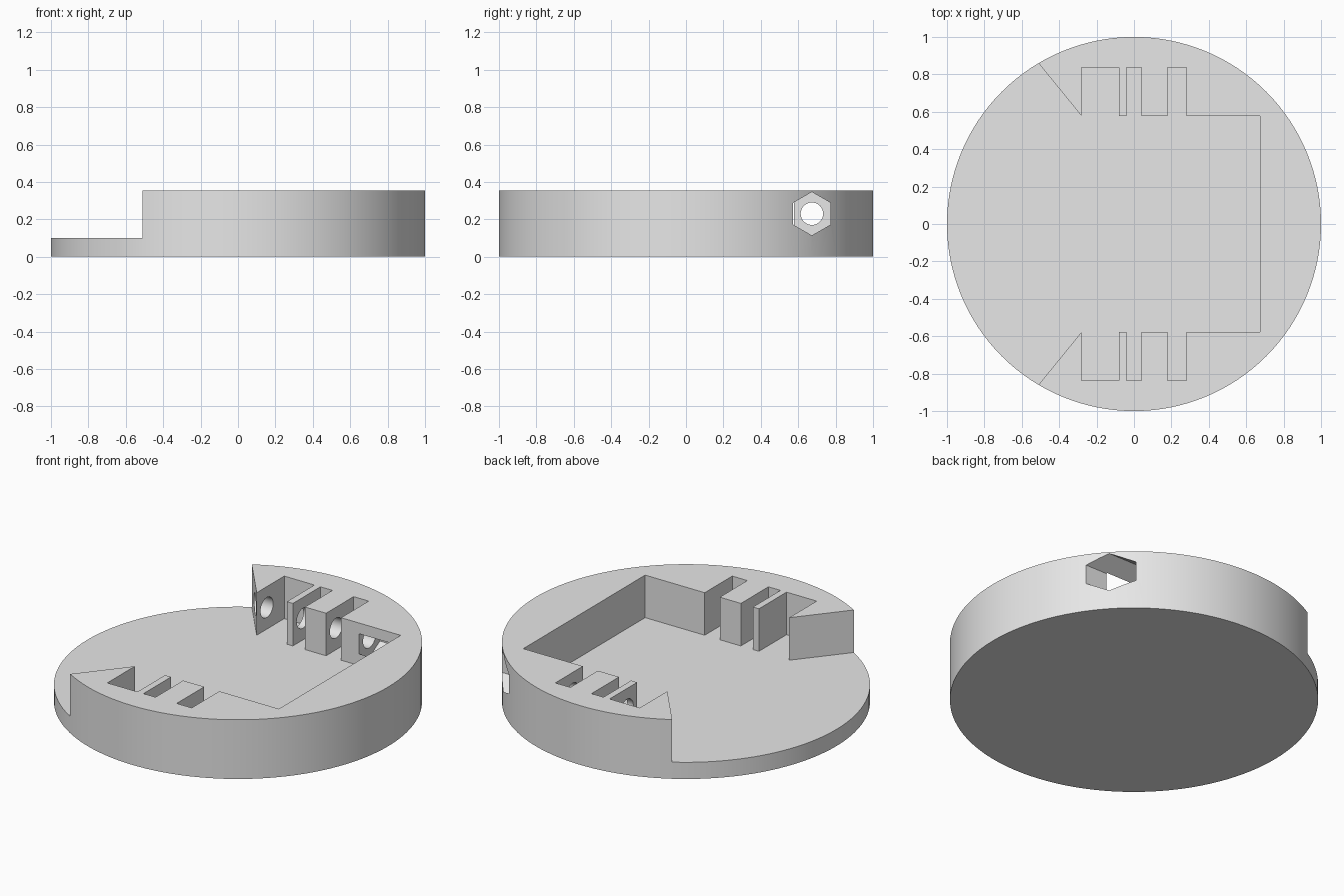
import bpy, bmesh
from math import sin, cos, tau, radians
from mathutils import Vector

cube = bpy.data.objects.get("Cube")
if cube:
    bpy.data.objects.remove(cube, do_unlink=True)

grey = bpy.data.materials.new("light grey")
grey.use_nodes = True
grey.diffuse_color = (0.8, 0.8, 0.8, 1)
grey.node_tree.nodes["Principled BSDF"].inputs["Base Color"].default_value = (0.8, 0.8, 0.8, 1)

HEIGHT, FLOOR = 0.355, 0.1
WALL, NOTCH = 0.577, 0.838          # half widths of the pocket and its notches
BOLT_Y, BOLT_Z = 0.673, 0.23


def prism(name, ring, sweep):
    """Solid made by extruding a closed ring of points along a vector."""
    bm = bmesh.new()
    face = bm.faces.new([bm.verts.new(p) for p in ring])
    out = bmesh.ops.extrude_face_region(bm, geom=[face], use_keep_orig=True)
    moved = [v for v in out["geom"] if isinstance(v, bmesh.types.BMVert)]
    bmesh.ops.translate(bm, verts=moved, vec=sweep)
    bmesh.ops.recalc_face_normals(bm, faces=bm.faces)
    mesh = bpy.data.meshes.new(name)
    bm.to_mesh(mesh)
    bm.free()
    mesh.materials.append(grey)
    obj = bpy.data.objects.new(name, mesh)
    bpy.context.collection.objects.link(obj)
    return obj


def bolt_ring(x, radius, sides):
    """Ring around the bolt axis, with a corner pointing up."""
    return [Vector((x, BOLT_Y + radius * sin(tau * i / sides),
                    BOLT_Z + radius * cos(tau * i / sides))) for i in range(sides)]


# Round body
sides = 128
body = prism("round_holder", [(cos(tau * i / sides), sin(tau * i / sides), 0)
                              for i in range(sides)], (0, 0, HEIGHT))

# Pocket outline: open end, slanted jaw, three notches, then the end wall
half = [(-1.2, 1.2), (-0.788, 1.2), (-0.28, WALL)]
for x0, x1 in ((-0.28, -0.08), (-0.04, 0.04), (0.18, 0.28)):
    half += [(x0, WALL), (x0, NOTCH), (x1, NOTCH), (x1, WALL)]
half.append((0.675, WALL))
half.pop(3)                          # jaw tip is already the first notch corner
outline = half + [(x, -y) for x, y in reversed(half)]
pocket = prism("pocket_cutter", [(x, y, FLOOR) for x, y in outline], (0, 0, 0.5))

# Bolt bore through the back wall and hexagonal recess on its +x end
bore = prism("bore_cutter", bolt_ring(-1.2, 0.06, 32), (2, 0, 0))
recess = prism("hex_cutter", bolt_ring(0.4, 0.116, 6), (0.8, 0, 0))

cutters = [pocket, bore, recess]
for cutter in cutters:
    cutter.hide_render = True
    mod = body.modifiers.new(cutter.name, "BOOLEAN")
    mod.operation = "DIFFERENCE"
    mod.solver = "EXACT"
    mod.object = cutter

# Bake the cuts and drop the cutters
graph = bpy.context.evaluated_depsgraph_get()
baked = bpy.data.meshes.new_from_object(body.evaluated_get(graph))
body.modifiers.clear()
body.data = baked
for cutter in cutters:
    bpy.data.objects.remove(cutter, do_unlink=True)
baked.materials.clear()
baked.materials.append(grey)
for poly in baked.polygons:
    poly.material_index = 0

for obj in bpy.context.selected_objects:
    obj.select_set(False)
body.select_set(True)
bpy.context.view_layer.objects.active = body
bpy.ops.object.shade_smooth_by_angle(angle=radians(30))
